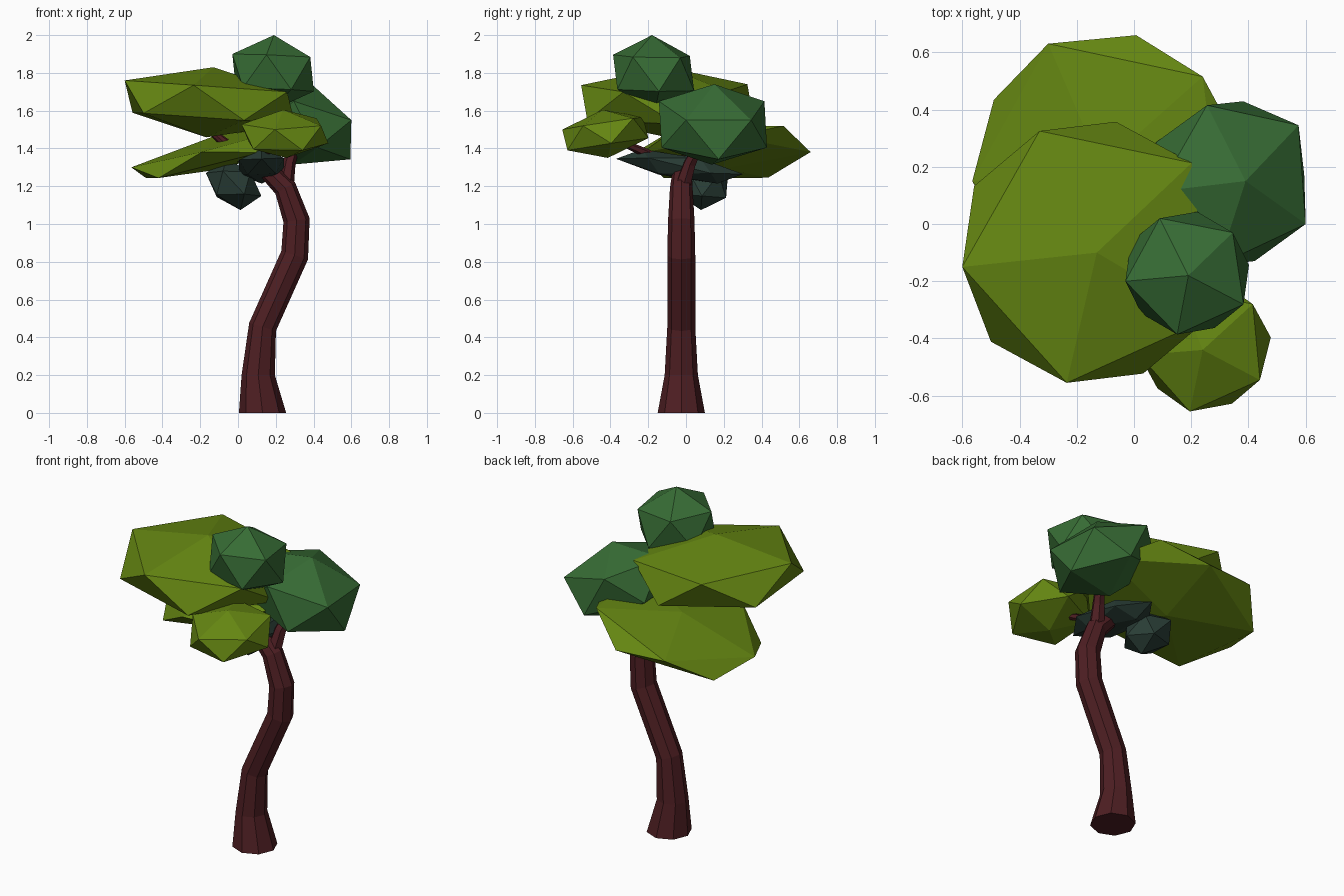
import bpy, bmesh, math
from mathutils import Vector

if "Cube" in bpy.data.objects:
    bpy.data.objects.remove(bpy.data.objects["Cube"])


def material(name, rgb):
    m = bpy.data.materials.new(name)
    m.diffuse_color = (*rgb, 1)
    m.use_nodes = True
    m.node_tree.nodes["Principled BSDF"].inputs["Base Color"].default_value = m.diffuse_color
    return m


BARK = material("bark", (0.075, 0.013, 0.016))
LIME = material("lime_leaf", (0.13, 0.24, 0.006))
GREEN = material("green_leaf", (0.038, 0.15, 0.035))
SHADE = material("shaded_leaf", (0.022, 0.046, 0.036))


def finish(name, bm, mat):
    bmesh.ops.recalc_face_normals(bm, faces=bm.faces)
    me = bpy.data.meshes.new(name)
    bm.to_mesh(me)
    bm.free()
    me.materials.append(mat)
    bpy.context.collection.objects.link(bpy.data.objects.new(name, me))


def tube(name, path, sides=8):
    """Faceted limb through (x, y, z, radius) points."""
    bm = bmesh.new()
    pts = [Vector(p[:3]) for p in path]
    rings = []
    for i, p in enumerate(pts):
        d = (pts[min(i + 1, len(pts) - 1)] - pts[max(i - 1, 0)]).normalized()
        if p.z == 0:
            d = Vector((0, 0, 1))          # flat foot
        side = Vector((0, 1, 0)) if abs(d.y) < 0.5 else Vector((1, 0, 0))
        u = side.cross(d).normalized()
        v = d.cross(u)
        rings.append([bm.verts.new(p + path[i][3] * (u * math.cos(a) + v * math.sin(a)))
                      for a in (math.tau * k / sides for k in range(sides))])
    for a, b in zip(rings, rings[1:]):
        for k in range(sides):
            n = (k + 1) % sides
            bm.faces.new((a[k], a[n], b[n], b[k]))
    bm.faces.new(rings[0])
    bm.faces.new(rings[-1])
    finish(name, bm, BARK)


def clump(name, mat, top, p0, p1, p2):
    """Stretched icosahedron from its top corner and three neighbouring upper-ring corners."""
    top, p0, p1, p2 = map(Vector, (top, p0, p1, p2))
    c72, s72 = math.cos(math.tau / 5), math.sin(math.tau / 5)
    mid = (p0 + p2 - 2 * c72 * p1) / (2 - 2 * c72)
    u, v = p1 - mid, (p2 - p0) / (2 * s72)
    centre = top - (top - mid) / (1 - 1 / math.sqrt(5))
    upper = [top] + [mid + u * math.cos(a) + v * math.sin(a)
                     for a in (math.tau * k / 5 for k in range(5))]
    bm = bmesh.new()
    for p in upper:
        bm.verts.new(p)
        bm.verts.new(2 * centre - p)
    bmesh.ops.convex_hull(bm, input=bm.verts)
    finish(name, bm, mat)


# Trunk and branches
tube("trunk", [(0.13, -0.025, 0, 0.125), (0.107, -0.025, 0.2, 0.088),
               (0.13, -0.025, 0.455, 0.074), (0.30, -0.025, 0.835, 0.074),
               (0.31, -0.025, 1.02, 0.07), (0.25, -0.025, 1.19, 0.06),
               (0.15, -0.02, 1.29, 0.05), (0.0, -0.02, 1.37, 0.035),
               (-0.13, -0.03, 1.48, 0.02)])
tube("front_branch", [(0.12, -0.03, 1.31, 0.03), (0.14, -0.2, 1.37, 0.025),
                      (0.21, -0.38, 1.45, 0.015)], 6)
tube("right_branch", [(0.25, -0.02, 1.19, 0.045), (0.27, 0.02, 1.32, 0.035),
                      (0.32, 0.1, 1.48, 0.02)], 6)

# Foliage clumps
clump("crown_foliage", GREEN, (0.19, -0.18, 2.0),
      (0.345, -0.03, 1.88), (0.09, 0.02, 1.89), (-0.03, -0.2, 1.90))
clump("right_foliage", GREEN, (0.39, 0.15, 1.74),
      (0.6, 0.0, 1.55), (0.575, 0.345, 1.55), (0.255, 0.415, 1.65))
clump("upper_left_foliage", LIME, (-0.13, -0.10, 1.83),
      (-0.33, 0.325, 1.74), (-0.6, -0.15, 1.76), (-0.235, -0.555, 1.735))
clump("back_left_foliage", LIME, (-0.114, 0.20, 1.47),
      (0.24, 0.515, 1.52), (-0.3, 0.63, 1.385), (-0.565, 0.15, 1.30))
clump("front_foliage", LIME, (0.24, -0.44, 1.605),
      (0.415, -0.28, 1.56), (0.44, -0.545, 1.52), (0.195, -0.655, 1.50))
clump("lower_back_foliage", SHADE, (-0.06, 0.10, 1.345),
      (-0.08, 0.222, 1.26), (-0.17, 0.095, 1.27), (-0.08, -0.033, 1.28))
clump("lower_front_foliage", SHADE, (0.125, -0.235, 1.395),
      (0.244, -0.2, 1.35), (0.125, -0.37, 1.345), (0.006, -0.2, 1.34))
